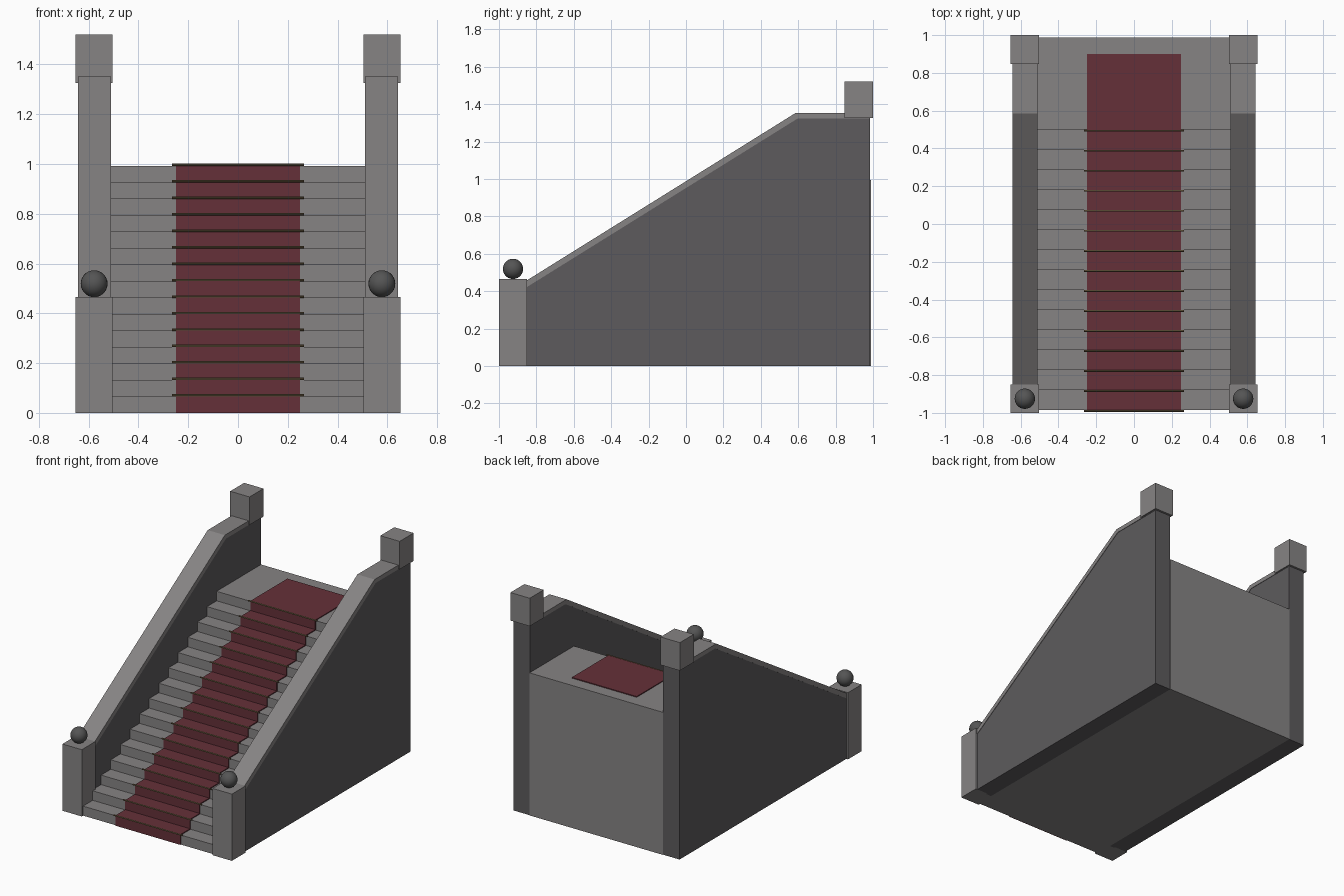
import bpy, bmesh, math

if "Cube" in bpy.data.objects:
    bpy.data.objects.remove(bpy.data.objects["Cube"])

N, RUN, RISE = 15, 0.106, 0.0662      # steps, tread depth, riser height
Y0, YB = -0.985, 0.988                # stair front and back
TOP = N * RISE


def material(name, rgb):
    m = bpy.data.materials.new(name)
    m.diffuse_color = (*rgb, 1)
    m.use_nodes = True
    m.node_tree.nodes["Principled BSDF"].inputs["Base Color"].default_value = m.diffuse_color
    return m


RED = material("carpet_red", (0.13, 0.03, 0.04))
BRASS = material("dull_brass", (0.14, 0.10, 0.05))
DARK = material("dark_stone", (0.11, 0.105, 0.11))
BALL = material("ball_stone", (0.09, 0.09, 0.09))
STONE = material("stone", (0.24, 0.23, 0.23))


def finish(name, bm, mat):
    bmesh.ops.recalc_face_normals(bm, faces=bm.faces)
    me = bpy.data.meshes.new(name)
    bm.to_mesh(me)
    bm.free()
    me.materials.append(mat)
    ob = bpy.data.objects.new(name, me)
    bpy.context.collection.objects.link(ob)
    return ob


def extrude_profile(name, pts, x0, x1, mat):
    """Extrude a closed (y, z) outline from x0 to x1."""
    bm = bmesh.new()
    f = bm.faces.new([bm.verts.new((x0, y, z)) for y, z in pts])
    r = bmesh.ops.extrude_face_region(bm, geom=[f])
    for v in r["geom"]:
        if isinstance(v, bmesh.types.BMVert):
            v.co.x = x1
    return finish(name, bm, mat)


def box(name, x0, x1, y0, y1, z0, z1, mat):
    return extrude_profile(name, [(y0, z0), (y1, z0), (y1, z1), (y0, z1)], x0, x1, mat)


def stair_line(t):
    """Zigzag of the step fronts and nosings, offset outwards by t."""
    pts = [(Y0 - t, 0)]
    for i in range(N):
        y, z = Y0 + i * RUN - t, (i + 1) * RISE + t
        pts.append((y, z))
        if i < N - 1:
            pts.append((y + RUN, z))
    return pts


# stone steps with landing
extrude_profile("steps", stair_line(0) + [(YB, TOP), (YB, 0)], -0.514, 0.514, STONE)

# carpet runner folded over the steps
outer, inner = stair_line(0.006), stair_line(-0.002)
extrude_profile("carpet", outer + [(0.9, TOP + 0.006), (0.9, TOP - 0.002)] + inner[::-1],
                -0.25, 0.25, RED)

# carpet rods on every nosing
bm = bmesh.new()
for i in range(N):
    r = bmesh.ops.create_cone(bm, cap_ends=True, segments=8, radius1=0.005,
                              radius2=0.005, depth=0.53)
    y, z = Y0 + i * RUN - 0.005, (i + 1) * RISE + 0.004
    for v in r["verts"]:
        v.co = (v.co.z, y + v.co.x, z + v.co.y)
finish("carpet_rods", bm, BRASS)

for s, side in ((-1, "left"), (1, "right")):
    # side wall
    extrude_profile(side + "_wall",
                    [(-0.86, 0), (0.985, 0), (0.985, 1.325), (0.595, 1.325), (-0.86, 0.418)],
                    s * 0.514, s * 0.64, DARK)
    # coping along the wall top
    extrude_profile(side + "_coping",
                    [(-0.86, 0.416), (0.597, 1.323), (0.98, 1.323), (0.98, 1.352),
                     (0.585, 1.352), (-0.86, 0.452)],
                    s * 0.511, s * 0.643, STONE)
    # lower and upper posts
    box(side + "_lower_post", s * 0.504, s * 0.653, -1.0, -0.85, 0, 0.465, STONE)
    box(side + "_upper_post", s * 0.504, s * 0.653, 0.847, 1.0, 1.325, 1.52, STONE)
    # ball finial
    bm = bmesh.new()
    bmesh.ops.create_uvsphere(bm, u_segments=24, v_segments=14, radius=0.054)
    bmesh.ops.translate(bm, verts=bm.verts, vec=(s * 0.578, -0.925, 0.519))
    for f in bm.faces:
        f.smooth = True
    finish(side + "_ball", bm, BALL)
